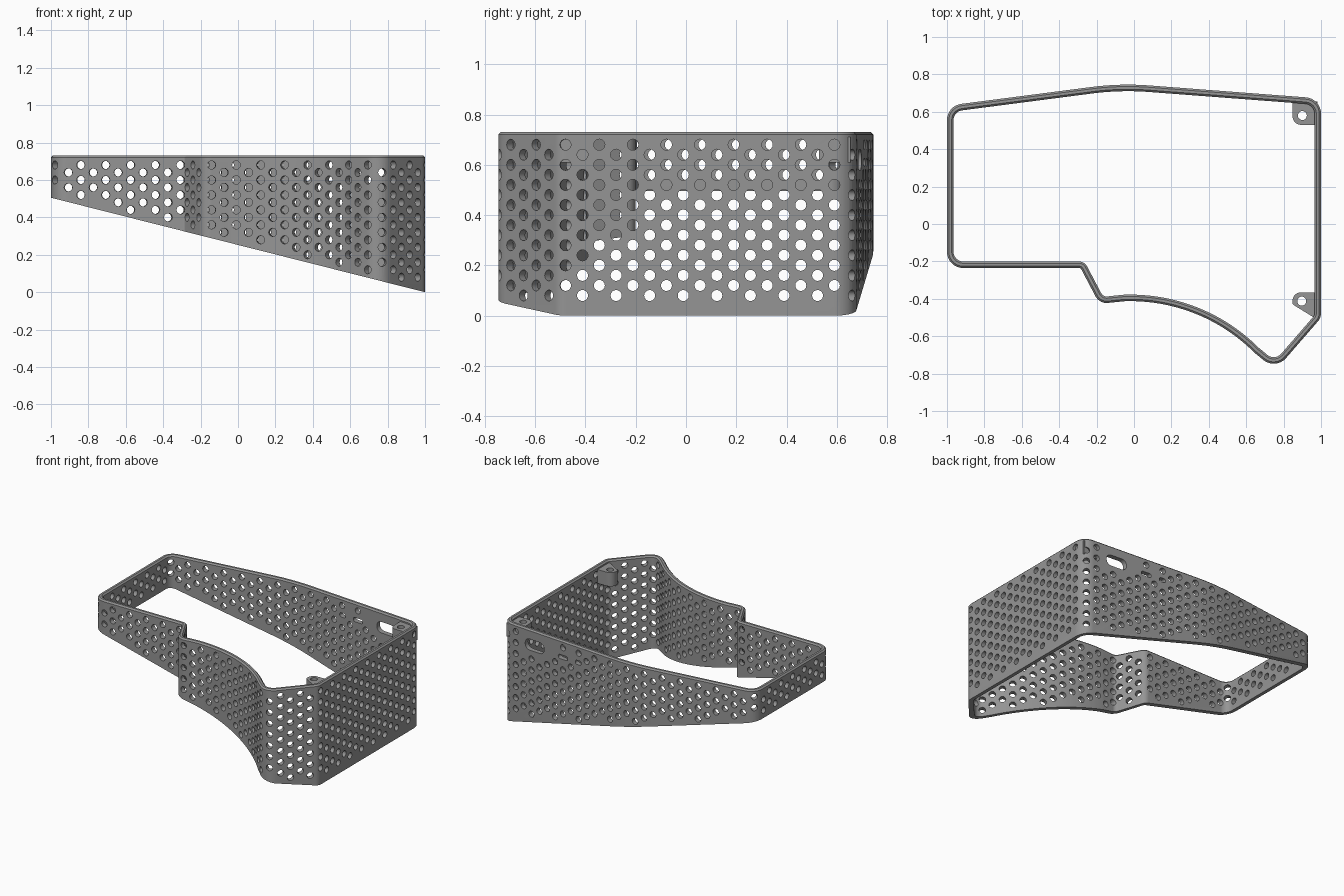
import bpy, bmesh, math
from mathutils import Vector

cube = bpy.data.objects.get("Cube")
if cube:
    bpy.data.objects.remove(cube, do_unlink=True)

TOP, HALF, CHAMFER = 0.73, 0.0175, 0.01
HOLE_R, COL, ROW = 0.022, 0.0675, 0.08

grey = bpy.data.materials.new("mid_grey")
grey.use_nodes = True
grey.diffuse_color = (0.3, 0.3, 0.3, 1)
grey.node_tree.nodes["Principled BSDF"].inputs["Base Color"].default_value = (0.3, 0.3, 0.3, 1)


def rounded(corners, steps=8):
    """Closed 2D polygon with each (x, y, radius) corner replaced by an arc."""
    out = []
    for i, (x, y, r) in enumerate(corners):
        p = Vector((x, y))
        if r == 0:
            out.append(p)
            continue
        a = (Vector(corners[i - 1][:2]) - p).normalized()
        b = (Vector(corners[(i + 1) % len(corners)][:2]) - p).normalized()
        half = a.angle(b) / 2
        start, end = p + a * r / math.tan(half), p + b * r / math.tan(half)
        centre = p + (a + b).normalized() * r / math.sin(half)
        u, v = start - centre, end - centre
        sweep = u.angle(v)
        for k in range(steps + 1):
            t = k / steps
            out.append(centre + (u * math.sin((1 - t) * sweep) + v * math.sin(t * sweep)) / math.sin(sweep))
    return out


def floor_z(x):
    return max(0.0, 0.2525 * (1 - x))


def make_object(name, bm):
    bmesh.ops.recalc_face_normals(bm, faces=bm.faces)
    mesh = bpy.data.meshes.new(name)
    bm.to_mesh(mesh)
    bm.free()
    mesh.materials.append(grey)
    obj = bpy.data.objects.new(name, mesh)
    bpy.context.collection.objects.link(obj)
    return obj


def add_prism(bm, base, shift):
    """Extrude a loop of 3D points along a vector."""
    lo = [bm.verts.new(p) for p in base]
    hi = [bm.verts.new(p + shift) for p in base]
    bm.faces.new(lo)
    bm.faces.new(hi)
    for i in range(len(lo)):
        bm.faces.new((lo[i - 1], lo[i], hi[i], hi[i - 1]))


def cut(obj, cutter):
    """Subtract the cutter, apply the result and drop the cutter."""
    cutter.hide_render = True
    mod = obj.modifiers.new("cut", "BOOLEAN")
    mod.operation, mod.solver, mod.object = "DIFFERENCE", "EXACT", cutter
    bpy.ops.object.select_all(action="DESELECT")
    obj.select_set(True)
    bpy.context.view_layer.objects.active = obj
    bpy.ops.object.modifier_apply(modifier=mod.name)
    bpy.data.objects.remove(cutter, do_unlink=True)
    bpy.ops.object.shade_smooth_by_angle(angle=math.radians(30))


# Centre line of the wall, clockwise from the back corner of the tall end
scoop = []
for k in range(25):
    a = math.radians(45 - 47 * k / 24)
    scoop.append((-0.02 + 0.955 * math.sin(a), -1.332 + 0.955 * math.cos(a) - 0.018, 0))
corners = [(0.9825, -0.495, 0.05), (0.755, -0.757, 0.07)] + scoop + [
    (-0.175, -0.408, 0.05), (-0.275, -0.218, 0.03), (-0.9825, -0.218, 0.07),
    (-0.9825, 0.617, 0.07), (-0.073, 0.735, 1.5), (0.9825, 0.655, 0.07)]
path = rounded(corners)
count = len(path)
normals = []
for i in range(count):
    t = (path[i] - path[i - 1]).normalized() + (path[(i + 1) % count] - path[i]).normalized()
    t.normalize()
    normals.append(Vector((-t.y, t.x)))

# Wall: chamfered section swept round the centre line, with a sloping underside
bm = bmesh.new()
section = [(-HALF, None), (-HALF, TOP - CHAMFER), (CHAMFER - HALF, TOP),
           (HALF - CHAMFER, TOP), (HALF, TOP - CHAMFER), (HALF, None)]
rings = []
for p, n in zip(path, normals):
    ring = []
    for off, z in section:
        q = p + n * off
        ring.append(bm.verts.new((q.x, q.y, floor_z(q.x) if z is None else z)))
    rings.append(ring)
for i in range(count):
    a, b = rings[i - 1], rings[i]
    for j in range(len(section)):
        bm.faces.new((a[j - 1], a[j], b[j], b[j - 1]))
wall = make_object("perforated_wall", bm)

# Openings in the back wall: x, z, width, height
slots = [(0.73, 0.62, 0.16, 0.08), (0.49, 0.61, 0.08, 0.03), (0.36, 0.61, 0.05, 0.03)]


def clear_of_slots(p, z):
    if p.y < 0.6:
        return True
    return all(abs(p.x - x) > w / 2 + 0.03 or abs(z - sz) > h / 2 + 0.03 for x, sz, w, h in slots)


# Cutter: staggered round holes square to the wall, plus the slots
bm = bmesh.new()
lengths = [(path[(i + 1) % count] - path[i]).length for i in range(count)]
# the hole pattern starts on the tall end wall, at its back corner
columns = 2 * round(sum(lengths) / COL / 2)
pitch = sum(lengths) / columns
seg, done = count - 1, 0.0
for c in range(columns):
    s = c * pitch
    while s > done + lengths[seg]:
        done += lengths[seg]
        seg = (seg + 1) % count
    t = (s - done) / lengths[seg]
    nxt = (seg + 1) % count
    p = path[seg].lerp(path[nxt], t)
    n = normals[seg].lerp(normals[nxt], t)
    along = (path[nxt] - path[seg]).normalized()
    if lengths[seg] > 0.06:
        n = Vector((-along.y, along.x))
    n = n.normalized().to_3d()
    side = Vector((-n.y, n.x, 0))
    for k in range(9):
        z = 0.04 + ROW * k + (ROW / 2 if c % 2 else 0)
        if z > 0.69 or z < floor_z(p.x) + 0.036 or not clear_of_slots(p, z):
            continue
        centre = Vector((p.x, p.y, z)) - n * 0.028
        loop = [centre + HOLE_R * (side * math.cos(m * math.tau / 16) + Vector((0, 0, math.sin(m * math.tau / 16))))
                for m in range(16)]
        add_prism(bm, loop, n * 0.056)
for x, z, w, h in slots:
    r = h * 0.45
    pts = rounded([(x + sx * w / 2, z + sz * h / 2, r) for sx, sz in ((-1, -1), (1, -1), (1, 1), (-1, 1))], 5)
    add_prism(bm, [Vector((q.x, 0.62, q.y)) for q in pts], Vector((0, 0.14, 0)))
cut(wall, make_object("hole_cutter", bm))

# Screw tabs inside the tall end
tabs = {
    "back_screw_tab": ((0.9, 0.58), [(0.98, 0.53, 0), (0.98, 0.655, 0), (0.848, 0.655, 0), (0.848, 0.53, 0.045)]),
    "front_screw_tab": ((0.897, -0.412), [(0.98, -0.365, 0), (0.848, -0.365, 0.045),
                                          (0.848, -0.43, 0.012), (0.97, -0.505, 0)]),
}
for name, (hole, outline) in tabs.items():
    bm = bmesh.new()
    add_prism(bm, [Vector((q.x, q.y, 0.61)) for q in rounded(outline)], Vector((0, 0, 0.1)))
    tab = make_object(name, bm)
    bm = bmesh.new()
    ring = [Vector((hole[0] + 0.024 * math.cos(m * math.tau / 20), hole[1] + 0.024 * math.sin(m * math.tau / 20), 0.55))
            for m in range(20)]
    add_prism(bm, ring, Vector((0, 0, 0.25)))
    cut(tab, make_object("screw_cutter", bm))
